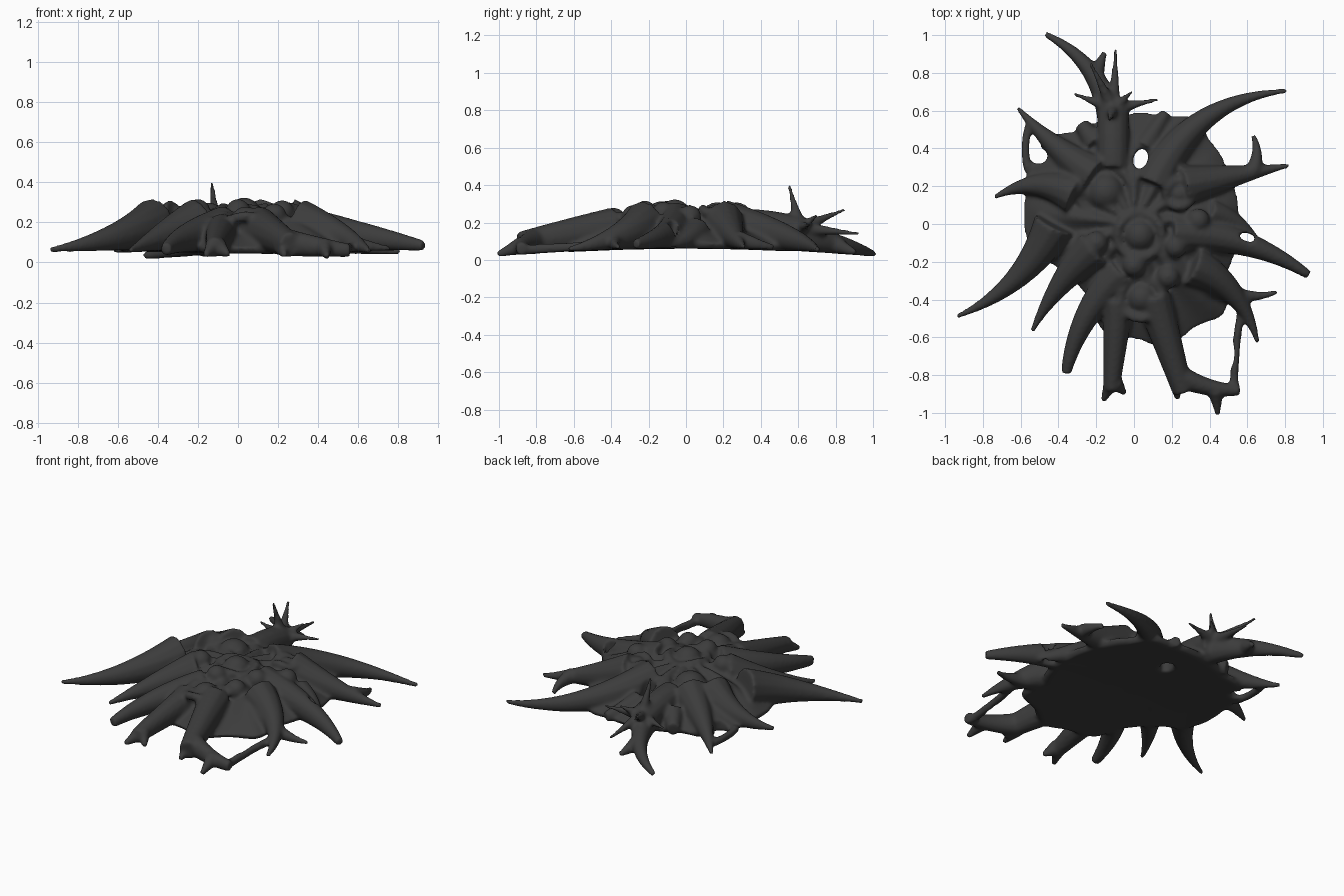
import bpy, bmesh, math
from mathutils import Vector

if "Cube" in bpy.data.objects:
    bpy.data.objects.remove(bpy.data.objects["Cube"])

bm = bmesh.new()
TAU = 2 * math.pi

def floor(y):
    return 0.06 - 0.045 * y * y

def loft(rings):
    """Skin a list of coordinate rings and close both ends"""
    vr = [[bm.verts.new(co) for co in r] for r in rings]
    n = len(vr[0])
    for a, b in zip(vr, vr[1:]):
        for j in range(n):
            bm.faces.new((a[j], a[(j + 1) % n], b[(j + 1) % n], b[j]))
    bm.faces.new(vr[0][::-1])
    bm.faces.new(vr[-1])

def tube(centres, radii, tall=1.0, sides=12):
    rings = []
    for i, (p, r) in enumerate(zip(centres, radii)):
        d = (centres[min(i + 1, len(centres) - 1)] - centres[max(i - 1, 0)]).normalized()
        ref = Vector((0, 0, 1)) if abs(d.z) < 0.9 else Vector((0, 1, 0))
        side = d.cross(ref).normalized()
        up = side.cross(d)
        rings.append([p + side * r * math.cos(a) + up * r * tall * math.sin(a)
                      for a in (TAU * k / sides for k in range(sides))])
    loft(rings)

def arm(x0, y0, x1, y1, bend, r0, r1, power=1.2, n=16):
    """Bent, tapered arm resting on the floor"""
    a, b = Vector((x0, y0, 0)), Vector((x1, y1, 0))
    left = Vector((y0 - y1, x1 - x0, 0)).normalized()
    centres, radii = [], []
    for i in range(n + 1):
        t = i / n
        r = r1 + (r0 - r1) * (1 - t) ** power
        p = a.lerp(b, t) + left * bend * 4 * t * (1 - t)
        p.z = floor(p.y) + 1.15 * r
        centres.append(p)
        radii.append(r)
    tube(centres, radii, 1.15)

def ball(x, y, z, r):
    vs = bmesh.ops.create_icosphere(bm, subdivisions=3, radius=r)['verts']
    bmesh.ops.translate(bm, verts=vs, vec=(x, y, z))

# body: low rippled dome, outline radius sampled every 15 degrees
reach = [.56, .57, .58, .6, .65, .6, .59, .58, .58, .65, .64, .6,
         .59, .57, .47, .44, .46, .6, .61, .68, .64, .68, .56, .56]

def radius(a):
    f = a / TAU * len(reach)
    i = int(f)
    t = (1 - math.cos(math.pi * (f - i))) / 2
    return reach[i % 24] * (1 - t) + reach[(i + 1) % 24] * t

def ring(s, z, ripple):
    out = []
    for k in range(96):
        a = TAU * k / 96
        x, y = s * radius(a) * math.cos(a), s * radius(a) * math.sin(a)
        out.append((x, y, floor(y) + z + ripple * math.sin(13 * a)))
    return out

steps = [1 - k / 10 for k in range(10)]
loft([ring(s, 0, 0) for s in (.1, .5, .96)]
     + [ring(s, .03 + .18 * (1 - s ** 2), .022 * math.sin(math.pi * s)) for s in steps])

# sharp-tipped arms: root, tip, sideways bend
for a in [(-.42, 0, -.94, -.49, .07), (-.2, -.12, -.54, -.57, -.03), (.3, -.22, .655, -.63, .07),
          (.25, .2, .82, .31, 0), (.1, .2, .81, .705, .13), (-.2, .25, -.615, .615, .02),
          (-.3, .15, -.74, .14, -.06)]:
    arm(*a, .115, .013)
arm(.35, -.27, .76, -.36, -.06, .08, .013)
arm(.4, .06, .655, -.1, .03, .075, .02)
arm(-.12, .55, -.47, 1.005, -.07, .075, .016, 1)

# blunt arms
for a in [(-.06, -.25, -.36, -.79, -.05, .1, .028), (-.08, -.4, -.12, -.88, 0, .085, .043),
          (.1, -.38, .26, -.89, 0, .1, .055), (.2, -.05, .925, -.27, .06, .11, .024),
          (.25, -.81, .56, -.88, -.02, .06, .03)]:
    arm(*a, power=1)

# forks and strands that branch off the arms
for a in [(-.12, -.84, -.165, -.94, 0), (-.1, -.84, -.045, -.9, 0), (.22, -.82, .23, -.93, 0),
          (.43, -.88, .445, -1.01, 0), (.63, .28, .63, .47, -.02), (-.2, .8, -.155, .91, 0)]:
    arm(*a, .045, .015)
arm(.53, -.87, .57, -.45, .01, .024, .022)
arm(-.55, .54, -.56, .28, -.02, .022, .022)
arm(.05, .4, .17, .59, 0, .07, .03)
arm(-.2, .42, -.28, .53, 0, .07, .04)

# trunk with its crown of thin spikes
tube([Vector((-.11, .3 + .08 * k, .19 - .003 * k * k)) for k in range(5)], [.085] * 5)
hub = Vector((-.11, .61, .17))
for tip in [(-.095, .93, .14), (-.32, .69, .17), (.13, .66, .19), (-.23, .85, .27),
            (-.13, .55, .4), (-.01, .7, .24)]:
    tip = Vector(tip)
    tube([hub.lerp(tip, k / 6) for k in range(7)], [.011 + .034 * (1 - k / 6) ** 1.6 for k in range(7)])

# round nodules, each sitting inside a soft rim
for x, y, z, r in [(-.15, .17, .2, .1), (.03, -.06, .24, .085), (.04, -.39, .2, .08), (.24, .16, .24, .05)]:
    ball(x, y, z, r)
    R = r * 1.4
    tube([Vector((x + R * math.cos(a), y + R * math.sin(a), z + .02 + .012 * math.sin(3 * a)))
          for a in (TAU * k / 16 for k in range(17))], [.026] * 17)

# lumps along the crest
for x, y in [(0, -.22), (.22, -.12), (-.2, -.1), (.18, -.28), (.34, .02), (-.32, .2)]:
    ball(x, y, .3 - .2 * math.hypot(x, y), .062)

bmesh.ops.recalc_face_normals(bm, faces=bm.faces)
mesh = bpy.data.meshes.new("blob_body")
bm.to_mesh(mesh)
bm.free()
body = bpy.data.objects.new("blob_body", mesh)
bpy.context.collection.objects.link(body)

def remesh():
    m = body.modifiers.new("fuse", 'REMESH')
    m.mode = 'VOXEL'
    m.voxel_size = 0.0105
    m.use_smooth_shade = True

remesh()
# holes through the web
for x, y, rx, ry, tilt in [(-.505, .36, .048, .042, 0), (.035, .345, .038, .055, -.3),
                           (.43, -.66, .1, .15, .2), (.6, -.07, .045, .022, -.3)]:
    bpy.ops.mesh.primitive_cylinder_add(vertices=24, location=(x, y, .2), rotation=(0, 0, tilt))
    c = bpy.context.object
    c.name = "hole_cutter"
    c.scale = (rx, ry, 1)
    c.hide_render = True
    c.hide_set(True)
    b = body.modifiers.new("hole", 'BOOLEAN')
    b.operation = 'DIFFERENCE'
    b.object = c
remesh()
sm = body.modifiers.new("soften", 'SMOOTH')
sm.factor = 0.5
sm.iterations = 5

mat = bpy.data.materials.new("dark_grey")
mat.diffuse_color = (.045, .045, .045, 1)
mat.use_nodes = True
mat.node_tree.nodes["Principled BSDF"].inputs["Base Color"].default_value = mat.diffuse_color
mesh.materials.append(mat)
